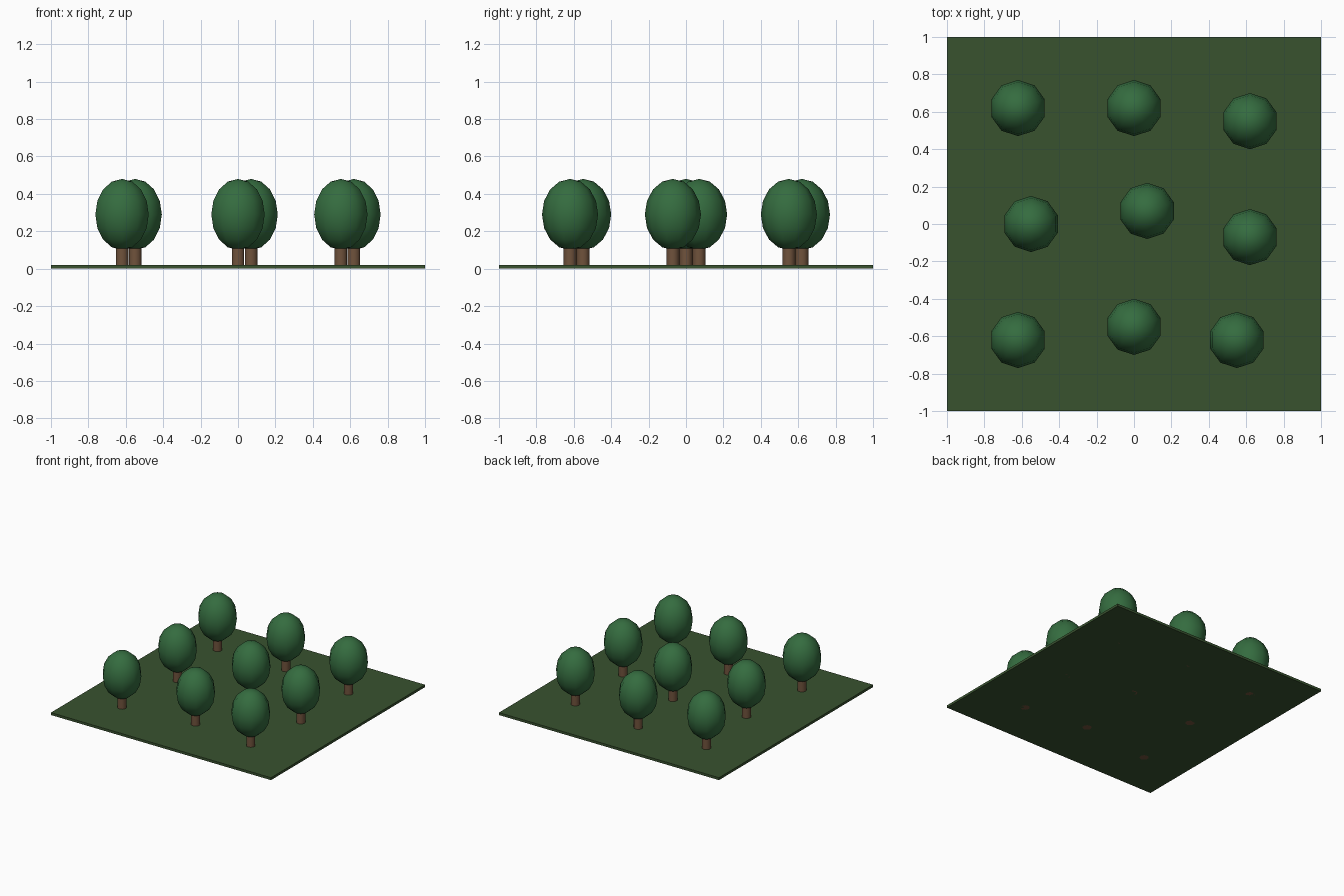
import bpy

if "Cube" in bpy.data.objects:
    bpy.data.objects.remove(bpy.data.objects["Cube"])


def material(name, color):
    m = bpy.data.materials.new(name)
    m.diffuse_color = color
    m.use_nodes = True
    m.node_tree.nodes["Principled BSDF"].inputs["Base Color"].default_value = m.diffuse_color
    return m


grass = material("grass", (0.04, 0.085, 0.028, 1))
bark = material("bark", (0.16, 0.085, 0.045, 1))
leaf = material("leaf", (0.035, 0.15, 0.05, 1))


def finish(name, mat, smooth=True):
    ob = bpy.context.object
    ob.name = name
    ob.data.materials.append(mat)
    bpy.ops.object.transform_apply(location=False, rotation=False, scale=True)
    if smooth:
        bpy.ops.object.shade_smooth_by_angle(angle=0.9)


# Thin square of ground
bpy.ops.mesh.primitive_cube_add(size=1, location=(0, 0, 0.01))
bpy.context.object.scale = (2, 2, 0.02)
finish("ground", grass, False)


def tree(x, y):
    # Short round trunk reaching into the crown
    bpy.ops.mesh.primitive_cylinder_add(vertices=10, radius=0.035, depth=0.16,
                                        location=(x, y, 0.08))
    finish("trunk", bark)
    # Egg-shaped crown, with a corner of its ten sides on the x axis
    bpy.ops.mesh.primitive_uv_sphere_add(segments=10, ring_count=8, radius=1,
                                         location=(x, y, 0.29))
    bpy.context.object.scale = (0.15, 0.15, 0.19)
    finish("crown", leaf)


# Loose three by three orchard
for x, y in [(-0.62, -0.62), (0, -0.55), (0.55, -0.62),
             (-0.55, 0), (0.07, 0.07), (0.62, -0.07),
             (-0.62, 0.62), (0, 0.62), (0.62, 0.55)]:
    tree(x, y)
